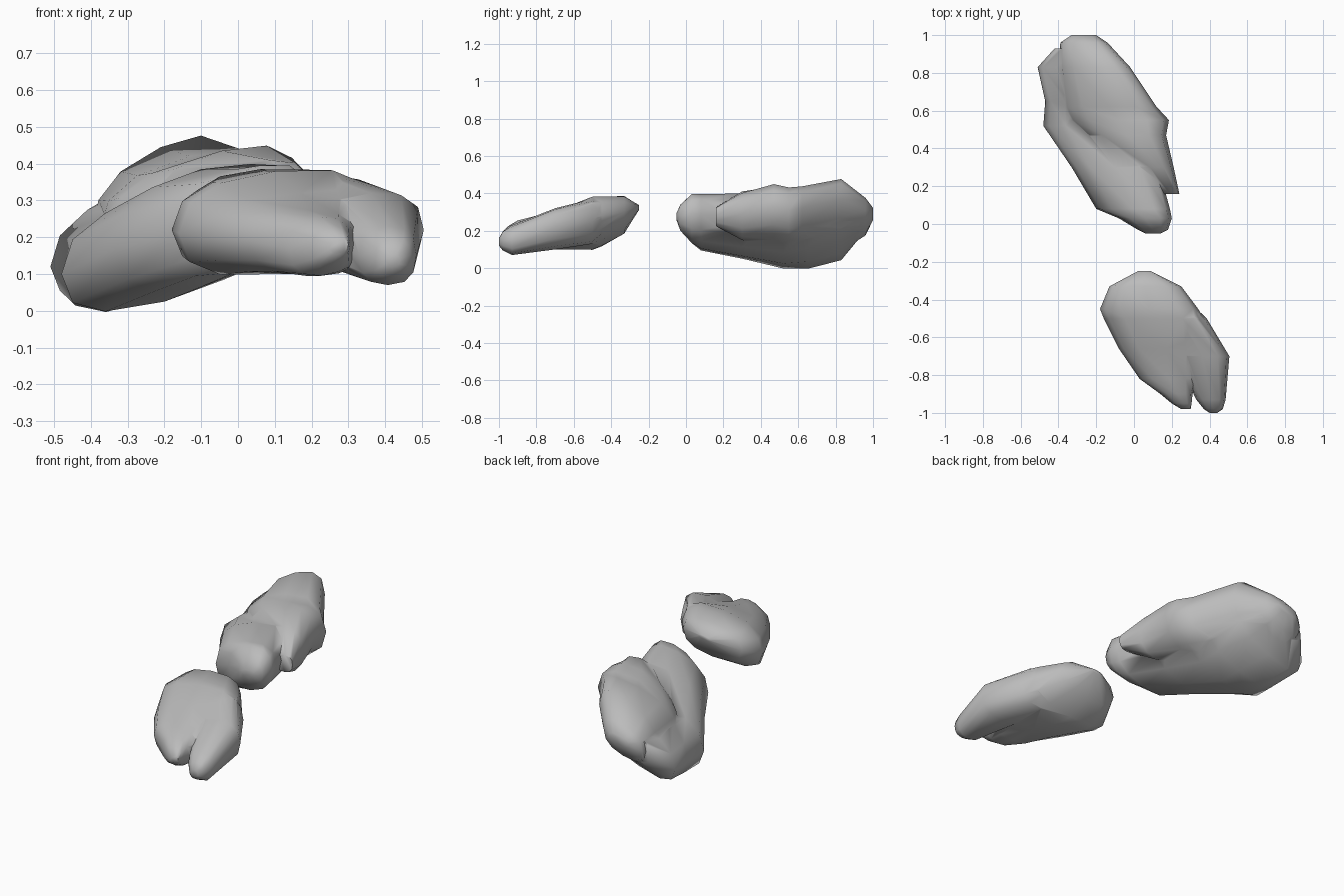
import bpy, bmesh, math

if "Cube" in bpy.data.objects:
    bpy.data.objects.remove(bpy.data.objects["Cube"], do_unlink=True)

SIDES = 12

grey = bpy.data.materials.new("stone_grey")
grey.use_nodes = True
colour = (0.5, 0.5, 0.5, 1)
grey.diffuse_color = colour
grey.node_tree.nodes["Principled BSDF"].inputs["Base Color"].default_value = colour


def soften(value, power=0.8):
    return math.copysign(abs(value) ** power, value)


def lobe(name, stations):
    """Loft tilted oval sections: y, low x, high x, z at low x, z at high x, half height."""
    bm = bmesh.new()
    rings = []
    for y, x_low, x_high, z_low, z_high, half in stations:
        ring = []
        for i in range(SIDES):
            angle = math.tau * i / SIDES
            u = soften(math.cos(angle))
            x = (x_low + x_high) / 2 + u * (x_high - x_low) / 2
            z = (z_low + z_high) / 2 + u * (z_high - z_low) / 2
            ring.append(bm.verts.new((x, y, z + half * soften(math.sin(angle)))))
        rings.append(ring)
    for a, b in zip(rings, rings[1:]):
        for i in range(SIDES):
            j = (i + 1) % SIDES
            bm.faces.new((a[i], a[j], b[j], b[i]))
    bm.faces.new(rings[0])
    bm.faces.new(rings[-1])
    bmesh.ops.recalc_face_normals(bm, faces=bm.faces)
    mesh = bpy.data.meshes.new(name)
    bm.to_mesh(mesh)
    bm.free()
    mesh.materials.append(grey)
    obj = bpy.data.objects.new(name, mesh)
    bpy.context.collection.objects.link(obj)
    return obj


def fuse(body, other):
    """Merge two lobes into one closed skin and shade it."""
    mod = body.modifiers.new("union", "BOOLEAN")
    mod.operation = "UNION"
    mod.solver = "EXACT"
    mod.object = other
    bpy.ops.object.select_all(action="DESELECT")
    bpy.context.view_layer.objects.active = body
    body.select_set(True)
    bpy.ops.object.modifier_apply(modifier=mod.name)
    bpy.data.objects.remove(other, do_unlink=True)
    bpy.ops.object.shade_smooth_by_angle(angle=math.radians(75))


# Large rear mass: a low nose-like lobe that blends into a raised shelf
low_lobe = lobe("rear_mass", [
    (-0.05, 0.06, 0.14, 0.27, 0.28, 0.02),
    (-0.03, 0.02, 0.18, 0.26, 0.28, 0.07),
    (0.03, -0.08, 0.2, 0.24, 0.29, 0.13),
    (0.08, -0.2, 0.19, 0.2, 0.29, 0.14),
    (0.3, -0.33, 0.13, 0.17, 0.28, 0.16),
    (0.52, -0.48, 0.08, 0.1, 0.25, 0.15),
    (0.65, -0.47, 0.05, 0.09, 0.28, 0.15),
    (0.83, -0.51, -0.04, 0.12, 0.3, 0.13),
    (0.93, -0.42, -0.12, 0.22, 0.29, 0.08),
])
shelf = lobe("rear_shelf", [
    (0.16, 0.14, 0.24, 0.27, 0.28, 0.05),
    (0.3, -0.04, 0.21, 0.27, 0.29, 0.13),
    (0.47, -0.26, 0.17, 0.22, 0.33, 0.16),
    (0.55, -0.35, 0.185, 0.21, 0.31, 0.16),
    (0.62, -0.38, 0.12, 0.2, 0.32, 0.16),
    (0.83, -0.4, -0.02, 0.2, 0.37, 0.16),
    (0.96, -0.39, -0.14, 0.24, 0.31, 0.09),
    (1.0, -0.33, -0.2, 0.28, 0.3, 0.03),
])
fuse(low_lobe, shelf)

# Small front mass: one broad body with a second toe, split only at the front
inner_lobe = lobe("front_mass", [
    (-0.98, 0.25, 0.3, 0.17, 0.18, 0.02),
    (-0.95, 0.2, 0.305, 0.17, 0.18, 0.05),
    (-0.9, 0.14, 0.31, 0.17, 0.18, 0.08),
    (-0.82, 0.03, 0.34, 0.19, 0.18, 0.09),
    (-0.66, -0.08, 0.42, 0.2, 0.22, 0.11),
    (-0.5, -0.16, 0.37, 0.21, 0.27, 0.14),
    (-0.45, -0.18, 0.34, 0.22, 0.28, 0.13),
    (-0.33, -0.13, 0.25, 0.27, 0.3, 0.1),
    (-0.25, 0.02, 0.09, 0.32, 0.33, 0.01),
])
outer_lobe = lobe("front_outer_toe", [
    (-1.0, 0.4, 0.44, 0.14, 0.14, 0.02),
    (-0.98, 0.37, 0.47, 0.14, 0.15, 0.05),
    (-0.93, 0.33, 0.485, 0.15, 0.15, 0.08),
    (-0.7, 0.22, 0.505, 0.2, 0.22, 0.11),
    (-0.5, 0.12, 0.385, 0.25, 0.25, 0.12),
    (-0.4, 0.08, 0.28, 0.28, 0.28, 0.06),
])
fuse(inner_lobe, outer_lobe)
